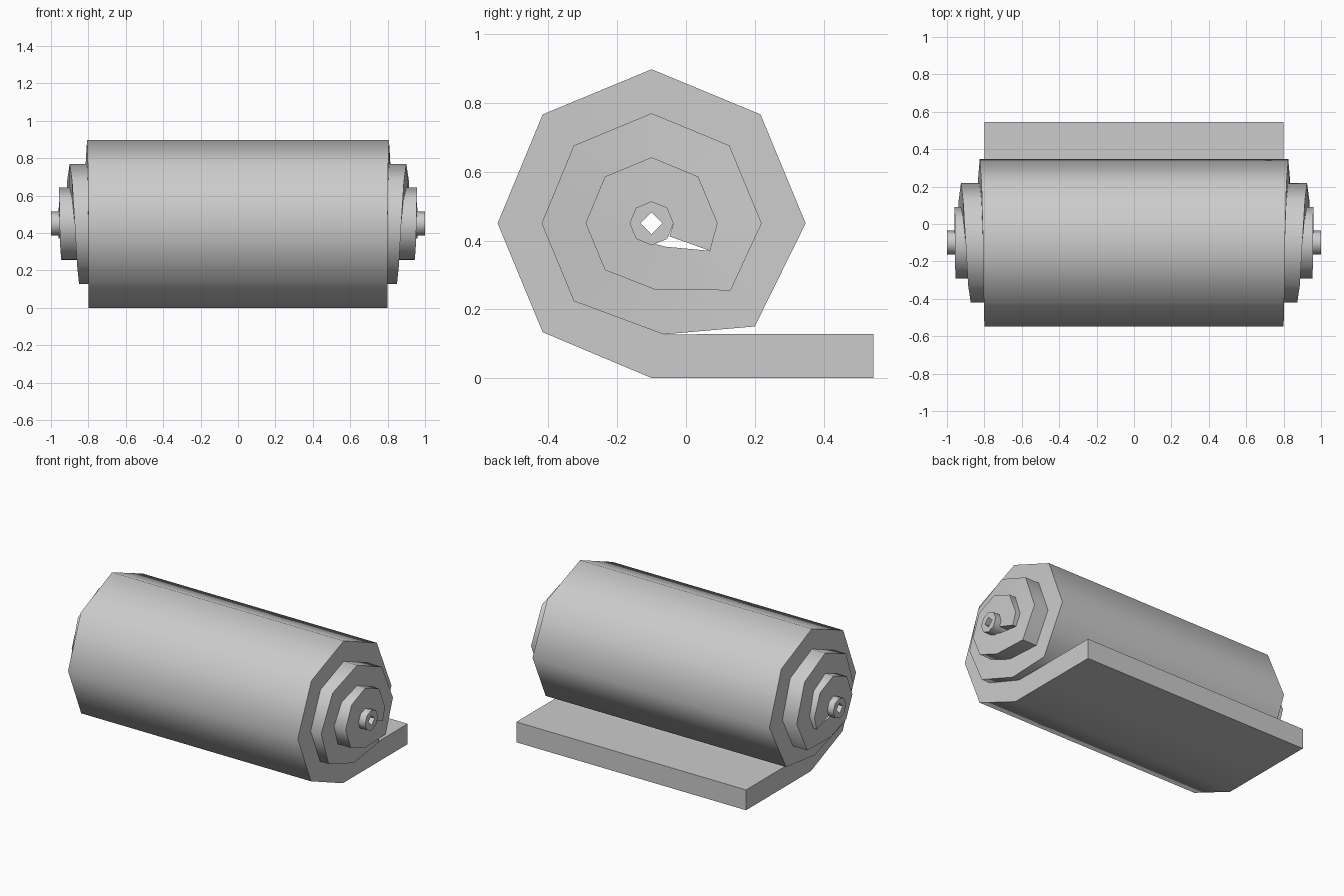
import bpy, bmesh, math

cube = bpy.data.objects.get("Cube")
if cube:
    bpy.data.objects.remove(cube, do_unlink=True)

grey = bpy.data.materials.new("plain grey")
grey.use_nodes = True
grey.diffuse_color = (0.6, 0.6, 0.6, 1)
grey.node_tree.nodes["Principled BSDF"].inputs["Base Color"].default_value = (0.6, 0.6, 0.6, 1)

CY, CZ = -0.1, 0.45      # roll axis
THICK = 0.128


def finish(name, bm):
    bmesh.ops.recalc_face_normals(bm, faces=bm.faces)
    mesh = bpy.data.meshes.new(name)
    bm.to_mesh(mesh)
    bm.free()
    mesh.materials.append(grey)
    obj = bpy.data.objects.new(name, mesh)
    bpy.context.collection.objects.link(obj)
    bpy.ops.object.select_all(action='DESELECT')
    obj.select_set(True)
    bpy.context.view_layer.objects.active = obj
    bpy.ops.object.shade_smooth_by_angle(angle=math.radians(61))


def sweep(name, stations, closed=False):
    """Skin a strip through (outer, inner, half width) stations."""
    bm = bmesh.new()
    rings = [[bm.verts.new((x, *p)) for x, p in
              ((w, out), (w, inn), (-w, inn), (-w, out))]
             for out, inn, w in stations]
    pairs = list(zip(rings, rings[1:]))
    if closed:
        pairs.append((rings[-1], rings[0]))
    else:
        bm.faces.new(rings[0])
        bm.faces.new(rings[-1])
    for a, b in pairs:
        for i in range(4):
            j = (i + 1) % 4
            bm.faces.new((a[i], a[j], b[j], b[i]))
    finish(name, bm)


def polar(radius, step):
    """Octagon corner, counted from the bottom round by the front."""
    a = step * math.pi / 4
    return (CY - radius * math.sin(a), CZ - radius * math.cos(a))


# Outer line of the rolled sheet, one octagon turn after another
line = []
for radius, first, last in (
        (0.448, (-0.1, 0.0), (0.2, 0.15)),
        (0.32, (-0.065, 0.127), (0.13, 0.255)),
        (0.192, (-0.09, 0.257), (0.07, 0.37)),
        (0.064, (-0.06, 0.382), (-0.048, 0.412))):
    line += [first] + [polar(radius, k) for k in range(1, 7)] + [last]

# The sheet widens towards the middle of the roll
widths = [0.8, 0.8, 0.8, 0.803, 0.807, 0.815, 0.825, 0.837,
          0.85, 0.86, 0.873, 0.887, 0.9, 0.914, 0.925, 0.937,
          0.945, 0.95, 0.954, 0.956, 0.957, 0.958, 0.959, 0.96]

tail = [((y, 0.0), (y, THICK), 0.8) for y in (0.545, 0.22)]
sweep("rolled_sheet", tail + [(line[i], line[i + 8], w) for i, w in enumerate(widths)])

# Octagonal core tube with a square hole
core = []
for k in range(8):
    hole = polar(0.032, k)
    if k % 2:
        a, b = polar(0.032, k - 1), polar(0.032, k + 1)
        hole = ((a[0] + b[0]) / 2, (a[1] + b[1]) / 2)
    core.append((polar(0.064, k), hole, 1.0))
sweep("core_tube", core, closed=True)
